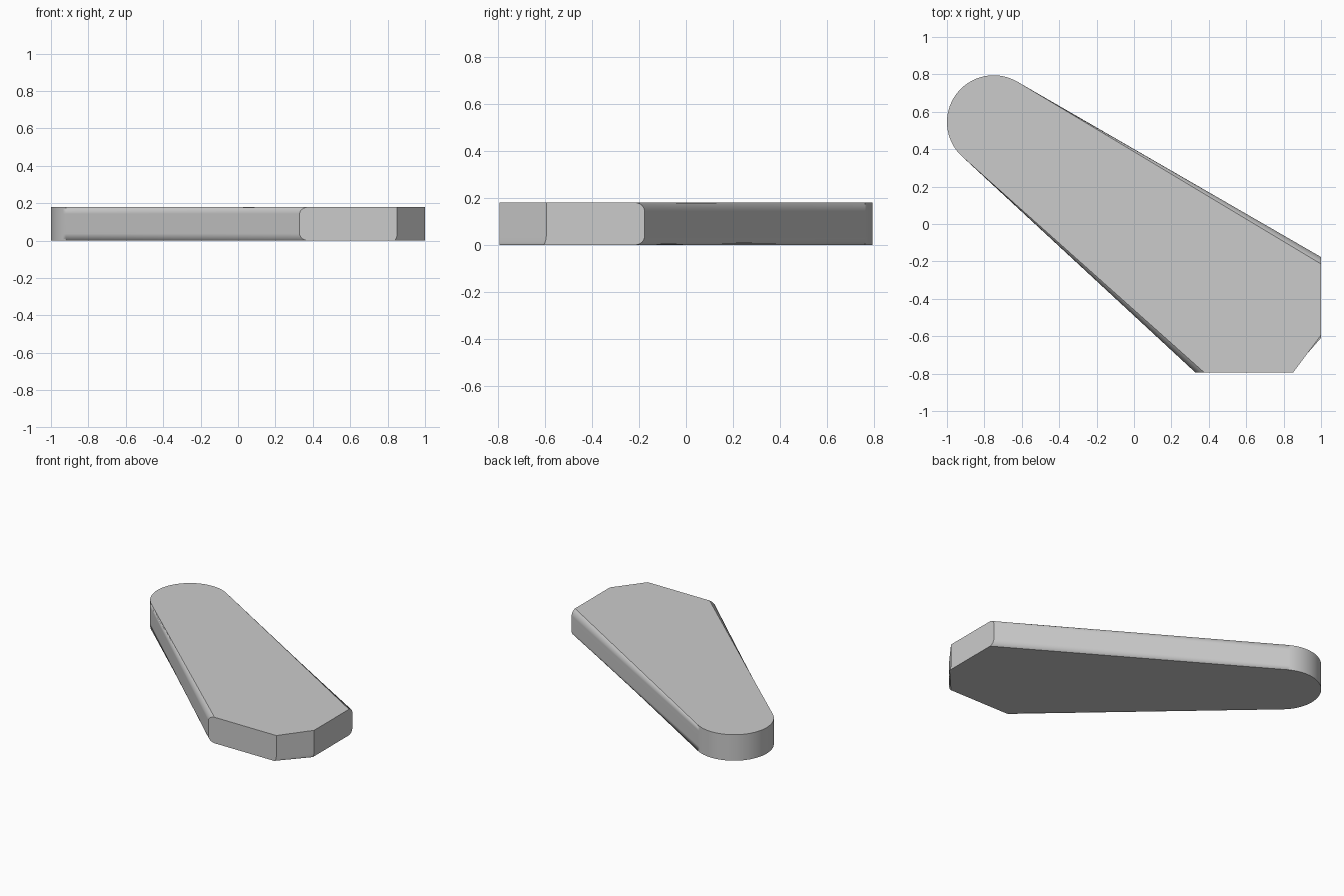
import bpy, bmesh
from math import cos, sin, radians
from mathutils import Vector

cube = bpy.data.objects.get("Cube")
if cube:
    bpy.data.objects.remove(cube, do_unlink=True)

THICK = 0.18
FILLET = 0.037
TIP = Vector((-0.75, 0.545))
RADIUS = 0.25
END_X, END_Y = 1.0, -0.795
ARC_START, ARC_END, STEPS = radians(60), radians(227.2), 32


def tip_point(angle):
    return TIP + RADIUS * Vector((cos(angle), sin(angle)))


# Outline: rounded tip, two tapering sides run past the trimmed ends, clipped corner
arc = [tip_point(ARC_START + (ARC_END - ARC_START) * i / STEPS) for i in range(STEPS + 1)]
upper_end = arc[0] + 2.21 * Vector((sin(ARC_START), -cos(ARC_START)))
lower_end = arc[-1] + 1.92 * Vector((-sin(ARC_END), cos(ARC_END)))
corner_a, corner_b = Vector((0.70, -0.995)), Vector((1.15, -0.395))
outline = [upper_end, *arc, lower_end, corner_a, corner_b]

# Solid slab
bm = bmesh.new()
rings = [[bm.verts.new((p.x, p.y, z)) for p in outline] for z in (0, THICK)]
bottom, top = rings
bm.faces.new(reversed(bottom))
bm.faces.new(top)
count = len(outline)
for i in range(count):
    j = (i + 1) % count
    bm.faces.new((bottom[i], bottom[j], top[j], top[i]))

# Round the long sides and tip on both faces, the clipped corner underneath only
rounded = [bm.edges.get((ring[i], ring[i + 1])) for ring in rings for i in range(STEPS + 2)]
rounded.append(bm.edges.get((bottom[-2], bottom[-1])))
bmesh.ops.bevel(bm, geom=rounded, offset=FILLET, segments=6, profile=0.5,
                affect='EDGES', clamp_overlap=False)

# Trim the two flat ends and cap them
for point, normal in (((END_X, 0, 0), (1, 0, 0)), ((0, END_Y, 0), (0, -1, 0))):
    bmesh.ops.bisect_plane(bm, geom=bm.verts[:] + bm.edges[:] + bm.faces[:],
                           plane_co=point, plane_no=normal, clear_outer=True)
    bmesh.ops.holes_fill(bm, edges=[e for e in bm.edges if e.is_boundary], sides=0)
bmesh.ops.recalc_face_normals(bm, faces=bm.faces[:])

mesh = bpy.data.meshes.new("tapered_plate")
bm.to_mesh(mesh)
bm.free()
plate = bpy.data.objects.new("tapered_plate", mesh)
bpy.context.collection.objects.link(plate)

# Smooth fillets with crisp trimmed ends
bpy.ops.object.select_all(action='DESELECT')
plate.select_set(True)
bpy.context.view_layer.objects.active = plate
bpy.ops.object.shade_smooth_by_angle(angle=radians(30))
weighted = plate.modifiers.new("face_weighting", 'WEIGHTED_NORMAL')
weighted.keep_sharp = True
